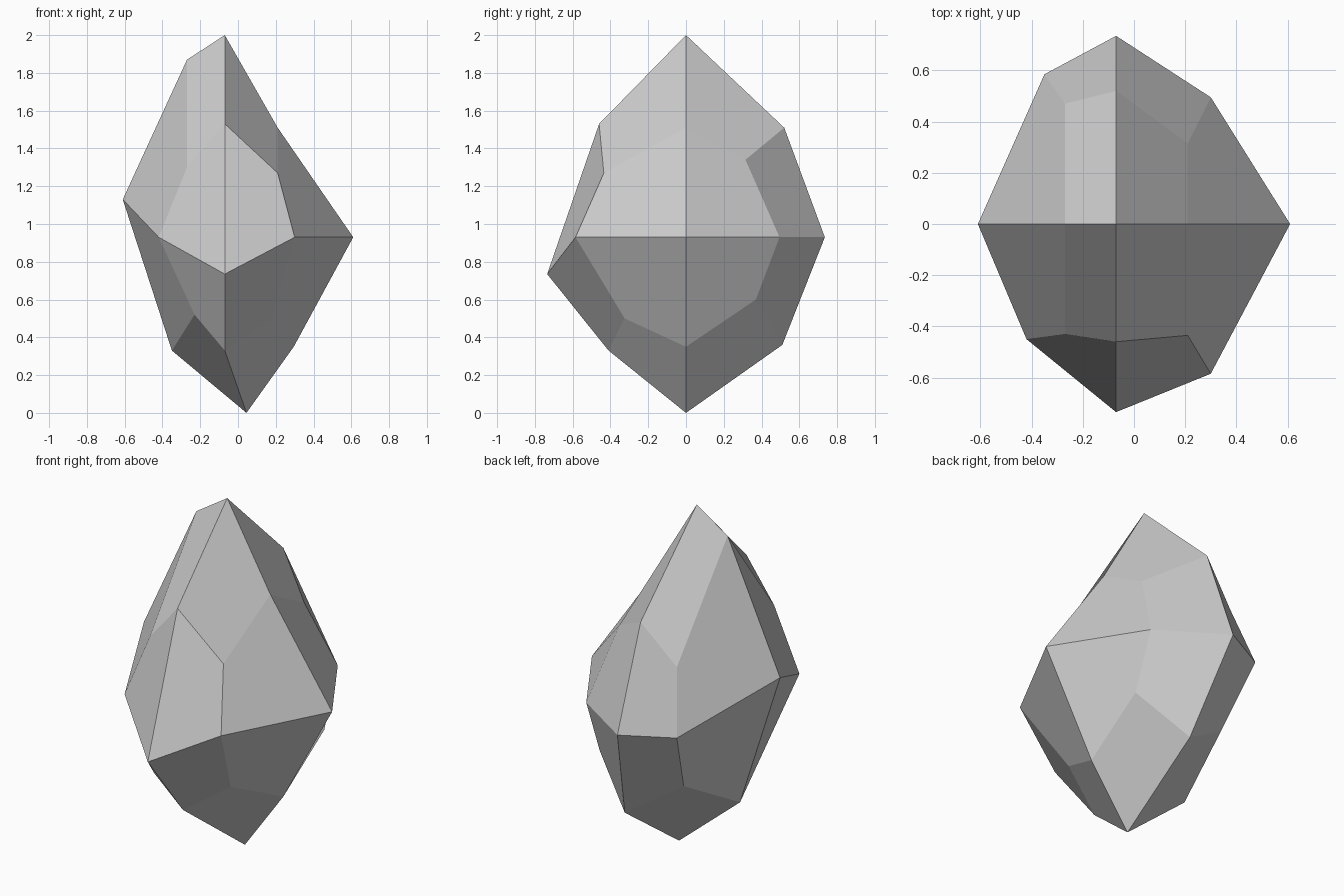
import bpy, bmesh

# Faceted rock: three rings of eight corners (counter-clockwise from +x) and two tips
upper = [(0.21, 0, 1.51), (0.21, 0.315, 1.34), (-0.07, 0.52, 1.51), (-0.27, 0.47, 1.28),
         (-0.27, 0, 1.87), (-0.27, -0.43, 1.30), (-0.07, -0.46, 1.53), (0.21, -0.435, 1.27)]
middle = [(0.61, 0, 0.93), (0.30, 0.495, 0.93), (-0.07, 0.735, 0.93), (-0.35, 0.585, 0.93),
          (-0.61, 0, 1.13), (-0.42, -0.45, 0.93), (-0.07, -0.735, 0.735), (0.30, -0.585, 0.93)]
lower = [(0.295, 0, 0.35), (0.30, 0.37, 0.60), (0.04, 0.51, 0.36), (-0.265, 0.40, 0.555),
         (-0.35, 0, 0.33), (-0.23, -0.45, 0.52), (-0.07, -0.41, 0.33), (0.18, -0.325, 0.50)]

bm = bmesh.new()
up, mid, low = [[bm.verts.new(p) for p in ring] for ring in (upper, middle, lower)]
top = bm.verts.new((-0.07, 0, 2.0))
bottom = bm.verts.new((0.045, 0, 0))

# Side facets
for a, b in ((low, mid), (mid, up)):
    for i in range(8):
        j = (i + 1) % 8
        bm.faces.new((a[i], a[j], b[j], b[i]))

# Four facets around each tip
for i in range(0, 8, 2):
    k = (i + 2) % 8
    bm.faces.new((top, up[i], up[i + 1], up[k]))
    bm.faces.new((bottom, low[k], low[i + 1], low[i]))

bmesh.ops.recalc_face_normals(bm, faces=bm.faces[:])
mesh = bpy.data.meshes.new("rock")
bm.to_mesh(mesh)
bm.free()
bpy.context.collection.objects.link(bpy.data.objects.new("rock", mesh))
